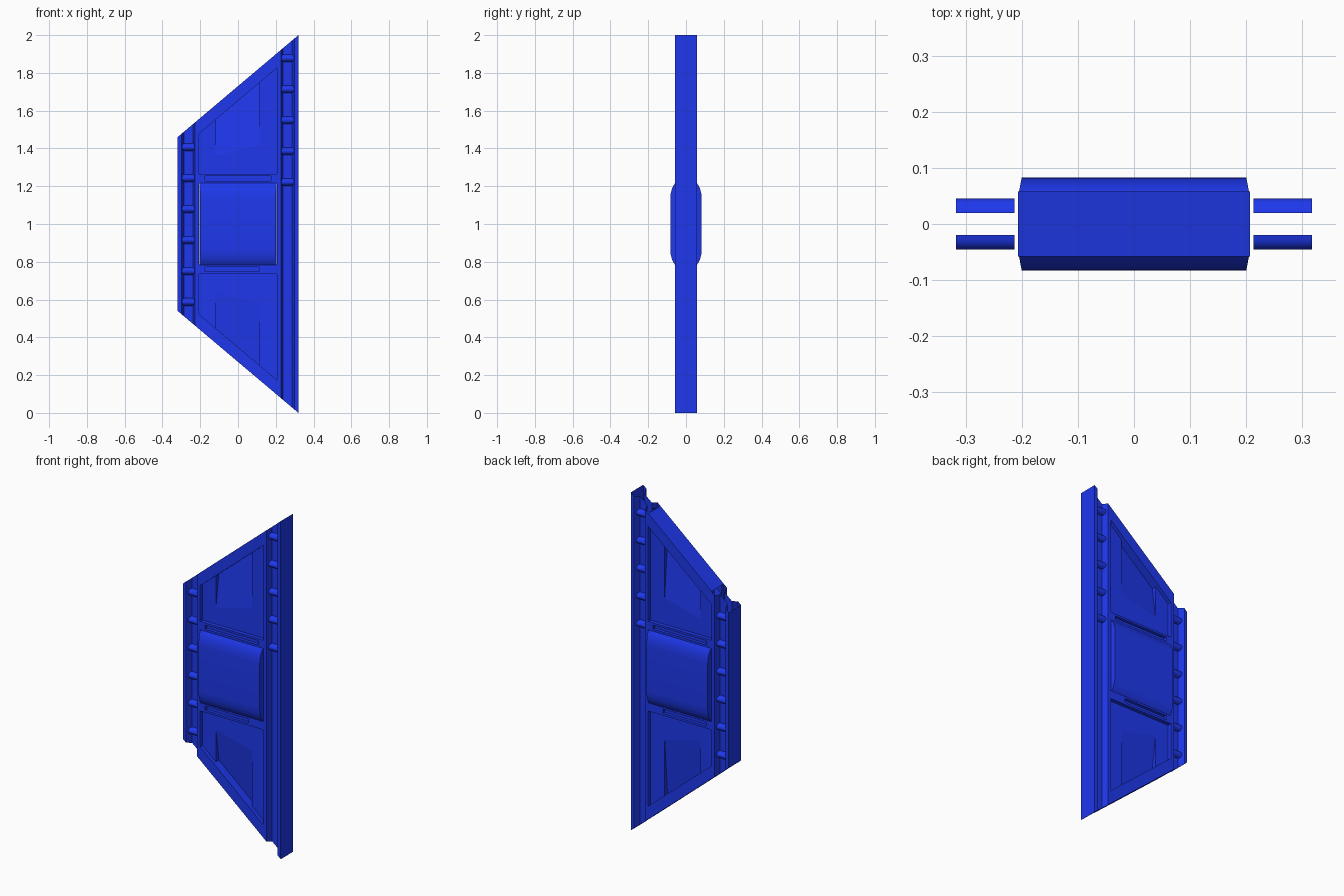
import bpy, bmesh, math
from mathutils import Vector

if "Cube" in bpy.data.objects:
    bpy.data.objects.remove(bpy.data.objects["Cube"])

F = -0.0575      # front surface depth
D = -0.035       # recessed panel depth
X = 0.207        # half width of the centre body

blue = bpy.data.materials.new("blue_paint")
blue.diffuse_color = (0.013, 0.04, 0.85, 1)
blue.use_nodes = True
blue.node_tree.nodes["Principled BSDF"].inputs["Base Color"].default_value = blue.diffuse_color


def h(x):
    """Half height of the slanted outline at x."""
    return 0.46 + (x + 0.32) * 0.844


def zi(x):
    """Inner edge of the slanted frame."""
    return h(x) - 0.078


def face(bm, pts, hint):
    f = bm.faces.new([bm.verts.new(p) for p in pts])
    f.normal_update()
    if f.normal.dot(Vector(hint)) < 0:
        f.normal_flip()


def finish(name, bm, mirror_z=False, smooth=False):
    """Make an object from the front half, mirrored to the back (and bottom)."""
    bmesh.ops.remove_doubles(bm, verts=bm.verts, dist=1e-5)
    me = bpy.data.meshes.new(name)
    bm.to_mesh(me)
    bm.free()
    ob = bpy.data.objects.new(name, me)
    bpy.context.collection.objects.link(ob)
    ob.location.z = 1
    me.materials.append(blue)
    m = ob.modifiers.new("mirror", 'MIRROR')
    m.use_axis = (False, True, mirror_z)
    if smooth:
        bpy.ops.object.select_all(action='DESELECT')
        ob.select_set(True)
        bpy.context.view_layer.objects.active = ob
        bpy.ops.object.shade_smooth_by_angle(angle=math.radians(35))
    return ob


# Side rails: open channel profiles with a groove, cut along the slant
profile = [(.32, 0), (.32, F), (.30, F), (.287, -.02), (.238, -.02),
           (.227, F), (X, F), (X, -.03)]
for s, name in ((-1, "left_rail"), (1, "right_rail")):
    bm = bmesh.new()
    for (xa, ya), (xb, yb) in zip(profile, profile[1:]):
        hint = (s * (ya - yb), xb - xa, 0)
        a, b = s * xa, s * xb
        face(bm, [(a, ya, 0), (b, yb, 0), (b, yb, h(b)), (a, ya, h(a))], hint)
    finish(name, bm, True)

# Rungs: half round bars lying in the grooves
for s, name, heights in ((-1, "left_rungs", [.587 + .164 * i for i in range(6)]),
                         (1, "right_rungs", [1.222 + .164 * i for i in range(5)])):
    bm = bmesh.new()
    arc = [(-.02 - .025 * math.sin(math.pi * i / 8), .02 * math.cos(math.pi * i / 8))
           for i in range(9)]
    for z in heights:
        for (ya, za), (yb, zb) in zip(arc, arc[1:]):
            a, b, c = s * .213, s * .317, z - 1
            face(bm, [(a, ya, c + za), (b, ya, c + za), (b, yb, c + zb), (a, yb, c + zb)],
                 (0, ya + yb + .04, za + zb))
    finish(name, bm, smooth=True)

# Slanted frame bars at top and bottom
bm = bmesh.new()
face(bm, [(-X, F, h(-X)), (X, F, h(X)), (X, F, zi(X)), (-X, F, zi(-X))], (0, -1, 0))
face(bm, [(-X, F, h(-X)), (X, F, h(X)), (X, 0, h(X)), (-X, 0, h(-X))], (0, 0, 1))
face(bm, [(-X, F, zi(-X)), (X, F, zi(X)), (X, -.008, zi(X)), (-X, -.008, zi(-X))], (0, 0, -1))
finish("slanted_frame", bm, True)

# Recessed panels whose middle ramps deeper towards the slanted frame
bm = bmesh.new()
l, r, zb, deep = -.12, .115, .265, -.008
zl, zr = .36, .42
for a, b in ((-X, l), (r, X)):
    face(bm, [(a, D, zb), (b, D, zb), (b, D, zi(b)), (a, D, zi(a))], (0, -1, 0))
face(bm, [(l, D, zb), (r, D, zb), (r, D, zr), (l, D, zl)], (0, -1, 0))
face(bm, [(l, D, zl), (r, D, zr), (r, deep, zi(r)), (l, deep, zi(l))], (0, -1, 0))
face(bm, [(l, D, zl), (l, D, zi(l)), (l, deep, zi(l))], (1, 0, 0))
face(bm, [(r, D, zr), (r, D, zi(r)), (r, deep, zi(r))], (-1, 0, 0))
finish("recessed_panels", bm, True)


# Crossbars with a sunken slot
def ring(x0, x1, z0, z1, y):
    return [Vector((x0, y, z0)), Vector((x1, y, z0)), Vector((x1, y, z1)), Vector((x0, y, z1))]


for name, z0, z1, end in (("upper_crossbar", .215, .265, .175),
                          ("lower_crossbar", -.265, -.215, .11)):
    bm = bmesh.new()
    loops = [ring(-X, X, z0, z1, D), ring(-X, X, z0, z1, F),
             ring(-.175, end, z0 + .013, z1 - .012, F),
             ring(-.175, end, z0 + .013, z1 - .012, F + .018)]
    outward = [1, 0, -1]
    for k in range(3):
        for i in range(4):
            j = (i + 1) % 4
            pts = [loops[k][i], loops[k][j], loops[k + 1][j], loops[k + 1][i]]
            side = [(0, 0, -1), (1, 0, 0), (0, 0, 1), (-1, 0, 0)][i]
            hint = Vector(side) * outward[k] if outward[k] else (0, -1, 0)
            face(bm, pts, hint)
    face(bm, loops[3], (0, -1, 0))
    finish(name, bm)

# Central rounded bulge
bm = bmesh.new()
curve = [(-.045, .218), (F, .216), (-.067, .203), (-.075, .185), (-.081, .160), (-.083, .13), (-.083, 0)]


def bx(y):
    return .205 - .005 * max(0, (F - y) / .0255)


for (ya, za), (yb, zc) in zip(curve, curve[1:]):
    a, b = bx(ya), bx(yb)
    face(bm, [(-a, ya, za), (a, ya, za), (b, yb, zc), (-b, yb, zc)], (0, -1, .5))
    if ya > -.083:
        for s in (-1, 1):
            face(bm, [(s * a, ya, za), (s * b, yb, zc), (s * b, yb, 0), (s * a, ya, 0)], (s, 0, 0))
finish("central_bulge", bm, True, smooth=True)
